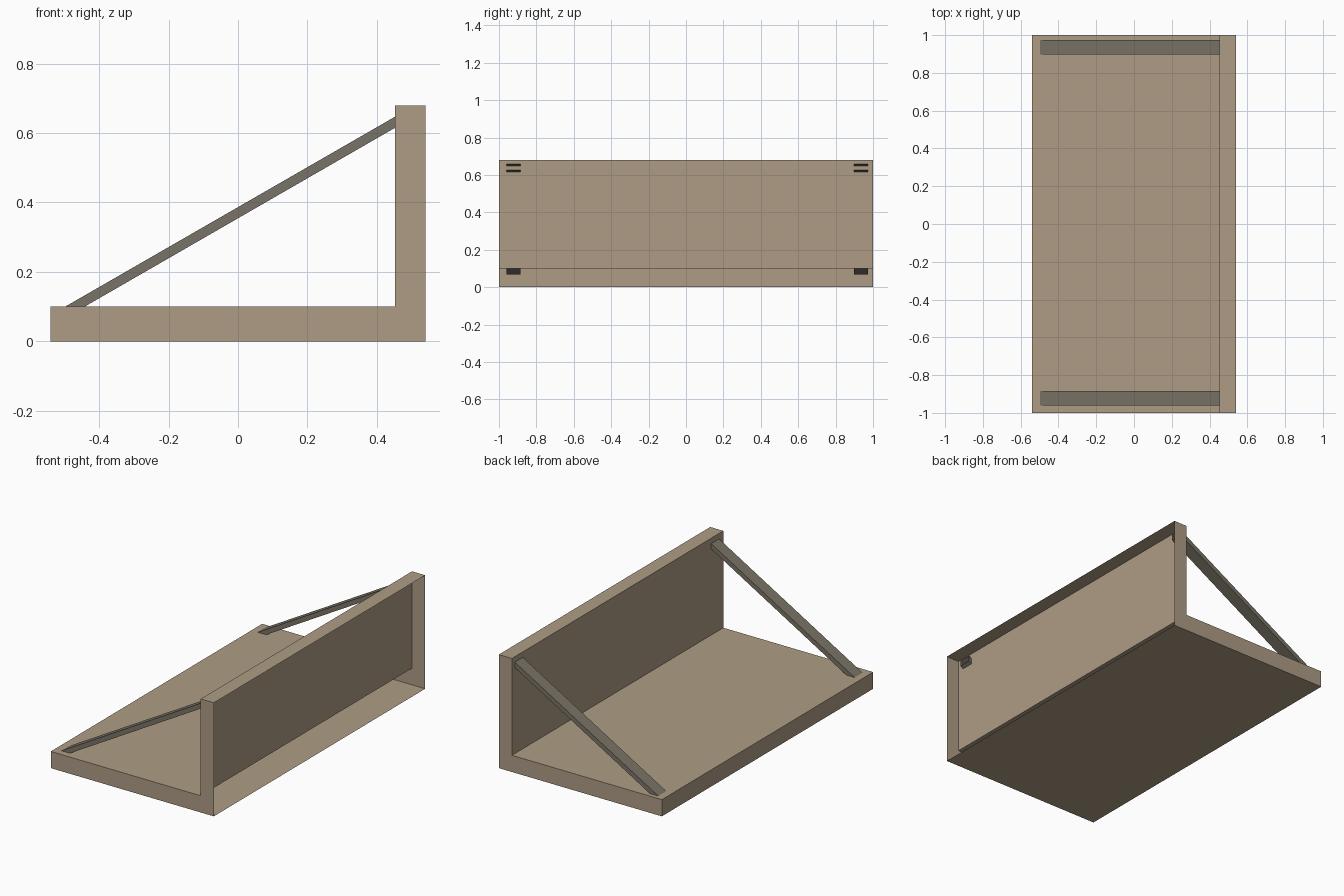
import bpy, bmesh

if "Cube" in bpy.data.objects:
    bpy.data.objects.remove(bpy.data.objects["Cube"])


def material(name, rgb):
    m = bpy.data.materials.new(name)
    m.diffuse_color = (*rgb, 1.0)
    m.use_nodes = True
    m.node_tree.nodes["Principled BSDF"].inputs["Base Color"].default_value = m.diffuse_color
    return m


def extrude_profile(name, pts, y0, y1, mat, drop):
    """Extrude an xz profile along y; faces for which drop(face) is true are left open."""
    bm = bmesh.new()
    face = bm.faces.new([bm.verts.new((x, y0, z)) for x, z in pts])
    ext = bmesh.ops.extrude_face_region(bm, geom=[face], use_keep_orig=True)
    moved = [v for v in ext["geom"] if isinstance(v, bmesh.types.BMVert)]
    bmesh.ops.translate(bm, verts=moved, vec=(0, y1 - y0, 0))
    bmesh.ops.recalc_face_normals(bm, faces=bm.faces[:])
    bm.normal_update()
    bmesh.ops.delete(bm, geom=[f for f in bm.faces if drop(f)], context="FACES")
    me = bpy.data.meshes.new(name)
    bm.to_mesh(me)
    bm.free()
    me.materials.append(mat)
    ob = bpy.data.objects.new(name, me)
    bpy.context.collection.objects.link(ob)
    return ob


tan = material("tan board", (0.42, 0.335, 0.235))
grey = material("grey brown brace", (0.195, 0.175, 0.138))

# Hollow L-shaped shelf shell, open on its outer right side
L = [(-0.54, 0), (0.54, 0), (0.54, 0.68), (0.453, 0.68), (0.453, 0.1), (-0.54, 0.1)]
extrude_profile("shelf_shell", L, -1, 1, tan,
                lambda f: f.normal.x > 0.9 and f.calc_center_median().x > 0.5)

# Sloping hollow braces, open at both vertical-cut ends and poking through the boards
slope = [(-0.497, 0.068), (0.473, 0.627), (0.473, 0.659), (-0.497, 0.1005)]
for side, y0, y1 in (("front", -0.96, -0.885), ("back", 0.897, 0.973)):
    extrude_profile(side + "_brace", slope, y0, y1, grey,
                    lambda f: abs(f.normal.x) > 0.9)
